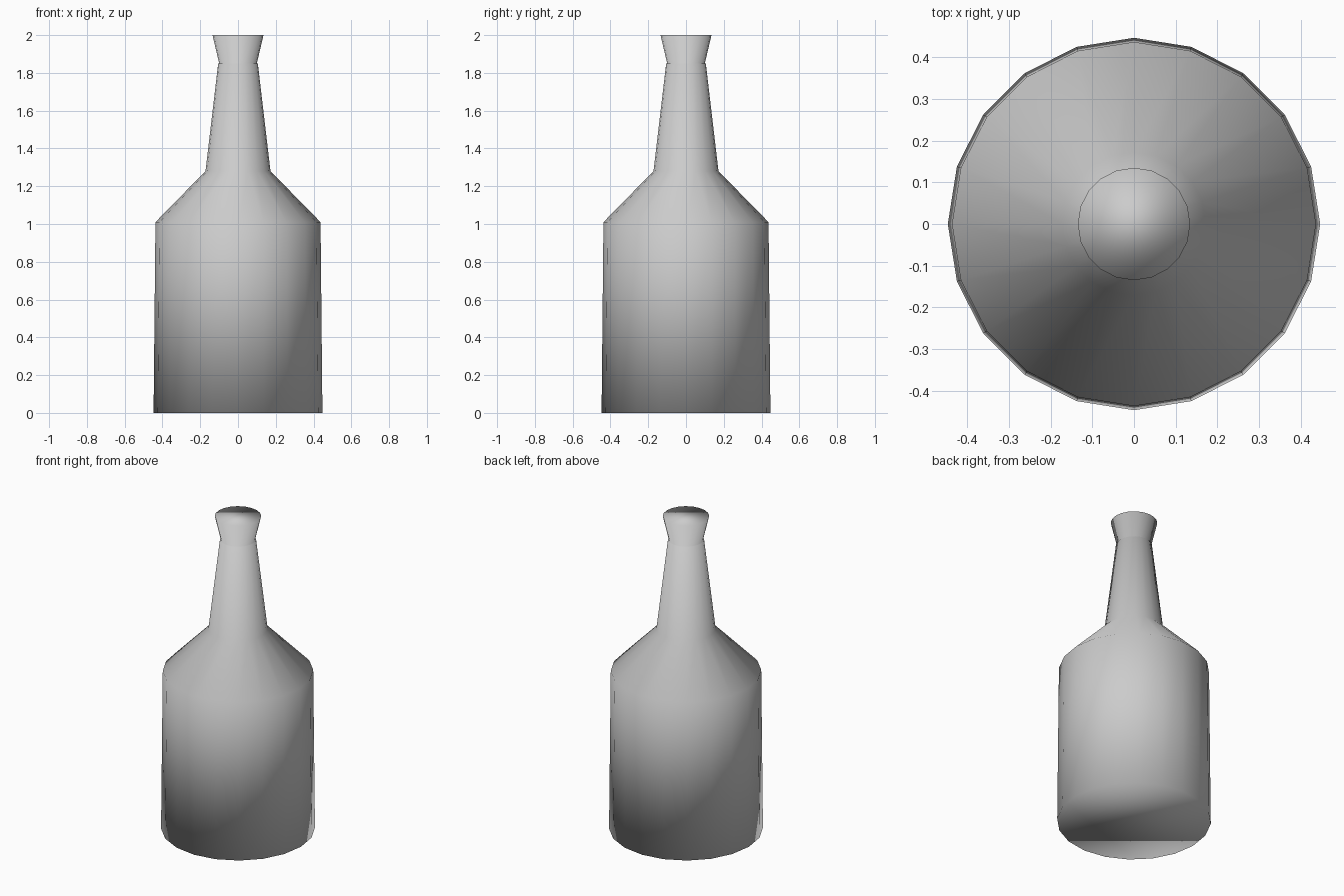
import bpy, bmesh
from math import cos, sin, pi

if "Cube" in bpy.data.objects:
    bpy.data.objects.remove(bpy.data.objects["Cube"])

SIDES = 20

# Bottle silhouette as (radius, height): body, shoulder, neck, flared lip
profile = [(0.447, 0.0), (0.437, 1.01), (0.172, 1.28),
           (0.105, 1.85), (0.10, 1.851), (0.135, 2.0)]

bm = bmesh.new()
rings = [[bm.verts.new((r * cos(2 * pi * i / SIDES), r * sin(2 * pi * i / SIDES), z))
          for i in range(SIDES)] for r, z in profile]

# Side walls
for low, high in zip(rings, rings[1:]):
    for i in range(SIDES):
        j = (i + 1) % SIDES
        bm.faces.new((low[i], low[j], high[j], high[i]))

# Flat base and flat top
bm.faces.new(rings[0][::-1])
bm.faces.new(rings[-1])

# The whole bottle is smooth shaded, caps included
for f in bm.faces:
    f.smooth = True

mesh = bpy.data.meshes.new("bottle")
bm.to_mesh(mesh)
bm.free()
bottle = bpy.data.objects.new("bottle", mesh)
bpy.context.collection.objects.link(bottle)
